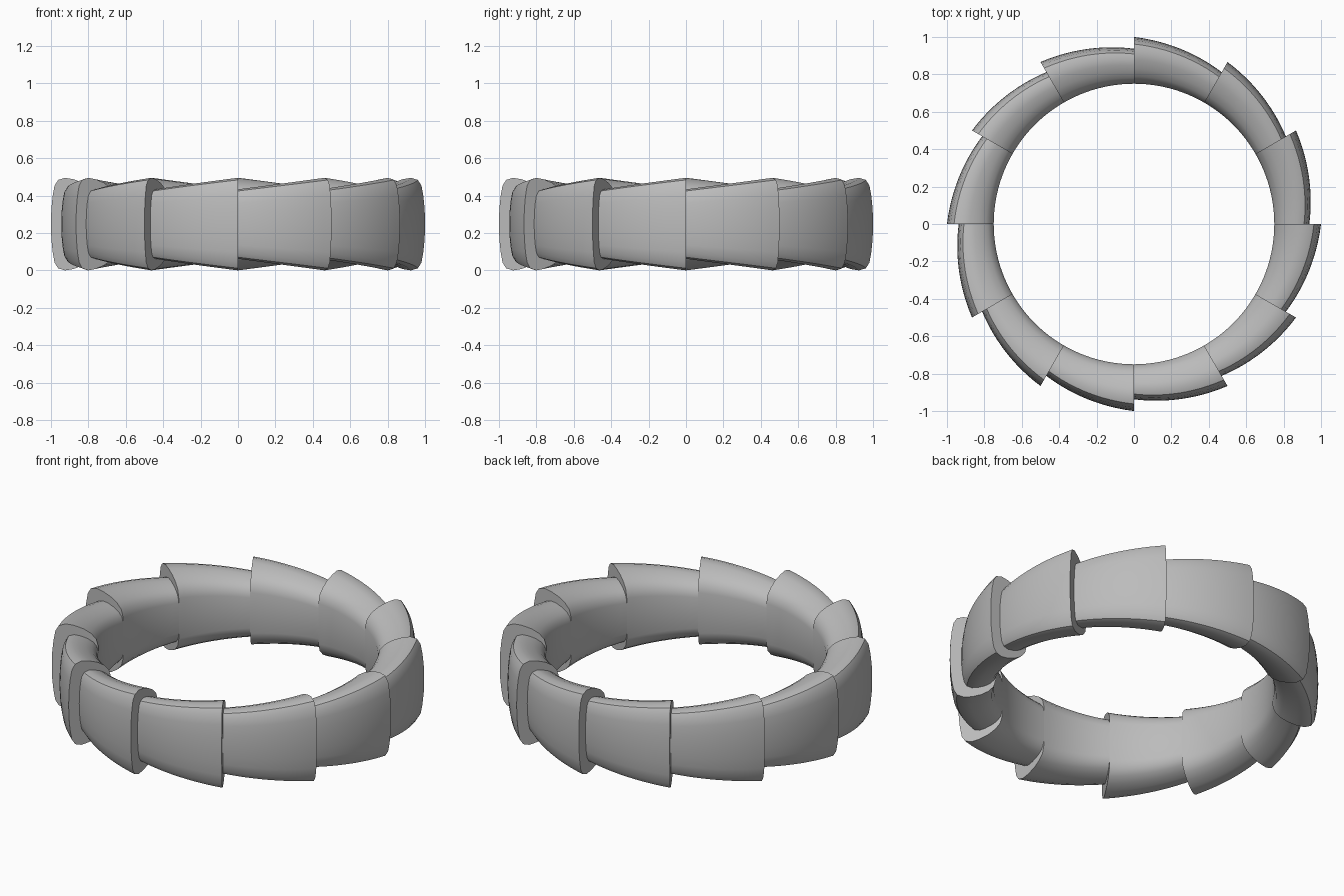
import bpy
import bmesh
import math

cube = bpy.data.objects.get("Cube")
if cube:
    bpy.data.objects.remove(cube, do_unlink=True)

COUNT = 12        # overlapping scales round the ring
STEPS = 12        # subdivisions along each scale
INNER = 0.75      # bore radius
MID_Z = 0.2475    # half height of the ring
SMALL = 0.75      # size of the narrow end against the wide end

# Plain grey metal
grey = bpy.data.materials.new("grey metal")
grey.use_nodes = True
grey.diffuse_color = (0.5, 0.5, 0.5, 1)
grey.node_tree.nodes["Principled BSDF"].inputs["Base Color"].default_value = (0.5, 0.5, 0.5, 1)

# Upper half of the wide cross-section (radius, height), from outside to bore
half = [(1.0, 0.0), (0.998, 0.08), (0.991, 0.15), (0.981, 0.205), (0.962, 0.236),
        (0.925, 0.2475), (0.88, 0.24), (0.83, 0.222), (0.79, 0.197),
        (0.762, 0.165), (INNER, 0.12)]
profile = half + [(r, -z) for r, z in reversed(half[1:])]


def scale_mesh():
    """One tapering scale, swept from its narrow end to its wide end."""
    bm = bmesh.new()
    rings = []
    for i in range(STEPS + 1):
        t = i / STEPS
        size = SMALL + (1 - SMALL) * t
        angle = t * math.tau / COUNT
        ring = []
        for r, z in profile:
            radius = INNER + (r - INNER) * size
            ring.append(bm.verts.new((radius * math.cos(angle),
                                      radius * math.sin(angle), z * size)))
        rings.append(ring)
    n = len(profile)
    for a, b in zip(rings, rings[1:]):
        for j in range(n):
            k = (j + 1) % n
            bm.faces.new((a[j], b[j], b[k], a[k]))
    bm.faces.new(rings[0])
    bm.faces.new(rings[-1])
    bmesh.ops.recalc_face_normals(bm, faces=bm.faces)
    mesh = bpy.data.meshes.new("ring_scale")
    bm.to_mesh(mesh)
    bm.free()
    mesh.materials.append(grey)
    return mesh


# Repeat the scale round the ring
mesh = scale_mesh()
bpy.ops.object.select_all(action='DESELECT')
for i in range(COUNT):
    scale = bpy.data.objects.new(f"ring_scale_{i + 1}", mesh)
    scale.location.z = MID_Z
    scale.rotation_euler.z = i * math.tau / COUNT
    bpy.context.collection.objects.link(scale)
    if i == 0:
        # The shared mesh only needs shading once
        scale.select_set(True)
        bpy.context.view_layer.objects.active = scale
        bpy.ops.object.shade_smooth_by_angle(angle=math.radians(40))
